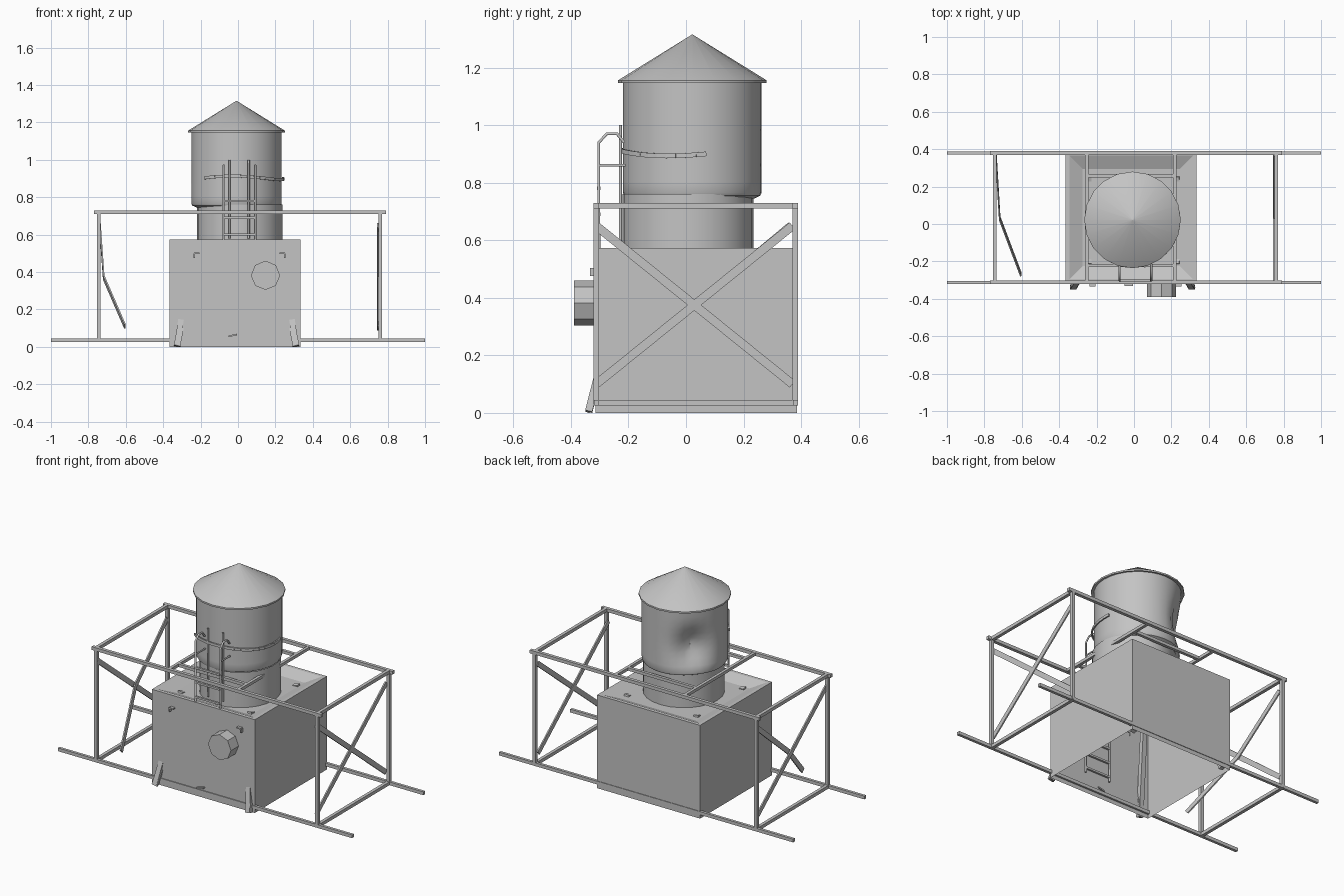
import bpy, bmesh, math
from mathutils import Vector, Matrix

cube = bpy.data.objects.get("Cube")
if cube:
    bpy.data.objects.remove(cube, do_unlink=True)

GREY = (0.55, 0.55, 0.55, 1)
mat = bpy.data.materials.new("plain_grey")
mat.use_nodes = True
mat.diffuse_color = GREY
mat.node_tree.nodes["Principled BSDF"].inputs["Base Color"].default_value = GREY


def finish(name, bm, smooth=False):
    bmesh.ops.recalc_face_normals(bm, faces=bm.faces)
    me = bpy.data.meshes.new(name)
    bm.to_mesh(me)
    bm.free()
    me.materials.append(mat)
    ob = bpy.data.objects.new(name, me)
    bpy.context.collection.objects.link(ob)
    if smooth:
        bpy.ops.object.select_all(action='DESELECT')
        ob.select_set(True)
        bpy.context.view_layer.objects.active = ob
        bpy.ops.object.shade_smooth_by_angle(angle=math.radians(35))
    return ob


def add_bar(bm, a, b, w=0.02, t=0.02, n=(0, 0, 1)):
    """Box from a to b; t is the thickness along n, w the other way."""
    a, b = Vector(a), Vector(b)
    d = (b - a).normalized()
    n = Vector(n)
    if abs(d.dot(n)) > 0.95:
        n = Vector((1, 0, 0))
    s = d.cross(n).normalized()
    n = s.cross(d)
    m = Matrix((s * w, n * t, d * (b - a).length)).transposed().to_4x4()
    bmesh.ops.create_cube(bm, size=1, matrix=Matrix.Translation((a + b) / 2) @ m)


def bars(name, items, **kw):
    bm = bmesh.new()
    for a, b in items:
        add_bar(bm, a, b, **kw)
    return finish(name, bm)


def loft(name, rings, seg=24, cap_top=False, dent=None):
    """Rings of (z, radius, cx, cy) joined into a skin."""
    bm = bmesh.new()
    loops = []
    for z, r, cx, cy in rings:
        loop = []
        for i in range(seg):
            a = 2 * math.pi * i / seg
            k = r - (dent(a, z) if dent else 0)
            loop.append(bm.verts.new((cx + k * math.cos(a), cy + k * math.sin(a), z)))
        loops.append(loop)
    for lo, hi in zip(loops, loops[1:]):
        for i in range(seg):
            j = (i + 1) % seg
            bm.faces.new((lo[i], lo[j], hi[j], hi[i]))
    if cap_top:
        bm.faces.new(loops[-1])
    return finish(name, bm, True)


def tube(name, points, radius=0.006):
    cu = bpy.data.curves.new(name, 'CURVE')
    cu.dimensions = '3D'
    cu.bevel_depth = radius
    cu.bevel_resolution = 1
    cu.use_fill_caps = True
    sp = cu.splines.new('POLY')
    sp.points.add(len(points) - 1)
    for p, co in zip(sp.points, points):
        p.co = (*co, 1)
    cu.materials.append(mat)
    ob = bpy.data.objects.new(name, cu)
    bpy.context.collection.objects.link(ob)


# Base building: open below, shallow sloped basin on top
X0, X1, Y0, Y1, H = -0.365, 0.335, -0.315, 0.385, 0.573
bm = bmesh.new()
prev = None
for inset, z in ((0, 0), (0, H), (0.02, H), (0.09, H - 0.03)):
    loop = [bm.verts.new((x, y, z)) for x, y in (
        (X0 + inset, Y0 + inset), (X1 - inset, Y0 + inset),
        (X1 - inset, Y1 - inset), (X0 + inset, Y1 - inset))]
    if prev:
        for i in range(4):
            j = (i + 1) % 4
            bm.faces.new((prev[i], prev[j], loop[j], loop[i]))
    prev = loop
bm.faces.new(prev)
finish("base_building", bm)

# Octagonal vent on the front wall
bm = bmesh.new()
bmesh.ops.create_cone(bm, cap_ends=True, segments=8, radius1=0.078, radius2=0.078, depth=0.08,
                      matrix=Matrix.Translation((0.147, -0.35, 0.382)) @ Matrix.Rotation(math.pi / 2, 4, 'X'))
finish("front_vent", bm)

# Tank with narrow lower part and a dented back
CX, CY = -0.008, 0.022


def dent(a, z):
    da = (a - math.radians(135) + math.pi) % (2 * math.pi) - math.pi
    return 0.075 * math.exp(-(da / 0.38) ** 2 - ((z - 0.92) / 0.11) ** 2)


loft("tank_foot", [(0.5, 0.228, 0.01, 0.007), (0.76, 0.228, 0.01, 0.007)], 24)
rows = [(0.745, 0.215, CX, CY), (0.755, 0.236, CX, CY)]
rows += [(0.765 + 0.0385 * i, 0.241, CX, CY) for i in range(11)]
loft("tank_body", rows, 32, dent=dent)
loft("tank_roof", [(1.15, 0.235, CX, CY), (1.146, 0.258, CX, CY), (1.156, 0.258, CX, CY),
                   (1.315, 0.001, CX, CY)], 20, cap_top=True)

# Loose hoop around the front and right of the tank
hoop = []
for i in range(19):
    a = math.radians(-133 + i * 8)
    hoop.append((CX + 0.252 * math.cos(a), CY + 0.252 * math.sin(a), 0.903 + 0.01 * math.sin(i / 3)))
bm = bmesh.new()
for a, b in zip(hoop, hoop[1:]):
    add_bar(bm, a, b, w=0.008, t=0.016)
finish("tank_hoop", bm)

# Ladder with hooped handrails, running down inside the building
for side, x, xi in (("right", -0.077, -0.045), ("left", 0.092, 0.058)):
    tube("ladder_rail_" + side, [(x, -0.303, 0.12), (x, -0.303, 0.94), (x, -0.275, 0.97),
                                 (x, -0.24, 0.97), (x, -0.215, 0.94)])
    tube("ladder_stay_" + side, [(x, -0.303, 0.86), (x, -0.21, 0.86)], 0.005)
    tube("inner_rail_" + side, [(xi, -0.228, 0.58), (xi, -0.228, 1.0)], 0.006)
bars("ladder_rungs", [((-0.077, -0.303, 0.15 + 0.09 * i), (0.092, -0.303, 0.15 + 0.09 * i))
                      for i in range(8)], w=0.012, t=0.012)

# Splayed tank legs whose front feet pass through the wall
legs = []
for s in (-1, 1):
    legs.append(((s * 0.318 - 0.008, -0.338, 0.005), (s * 0.235 - 0.008, -0.2, 0.55)))
    legs.append(((s * 0.318 - 0.008, 0.365, 0.005), (s * 0.235 - 0.008, 0.24, 0.55)))
bars("tank_legs", legs, w=0.03, t=0.025, n=(0, 1, 0))
bars("front_feet", [((s * 0.318 - 0.008, -0.343, 0.005), (s * 0.3 - 0.008, -0.312, 0.1))
                    for s in (-1, 1)], w=0.035, t=0.014, n=(0, 1, 0))

# Small corner hooks and peg on the front wall
hooks = []
for x, s in ((-0.235, 1), (0.25, -1)):
    s = 1 if x < 0 else -1
    corner = (x, -0.322, 0.5)
    hooks += [(corner, (x + s * 0.028, -0.322, 0.5)), (corner, (x, -0.322, 0.476))]
hooks.append(((-0.05, -0.32, 0.056), (-0.005, -0.32, 0.066)))
bars("wall_hooks", hooks, w=0.008, t=0.022, n=(0, 1, 0))

# Outer steel frame
YF, YB, ZL, ZT, XL, XR = -0.312, 0.38, 0.035, 0.72, -0.745, 0.76
bars("ground_rails", [((-1, y, ZL), (1, y, ZL)) for y in (YF, YB)], w=0.017, t=0.02)
bars("top_rails", [((-0.77, y, ZT), (0.79, y, ZT)) for y in (YF, YB)], w=0.02, t=0.02)
bars("frame_posts", [((x, y, 0.03), (x, y, ZT)) for x in (XL, XR) for y in (YF, YB)])
bars("end_beams", [((x, YF, z), (x, YB, z)) for x in (XL, XR) for z in (ZL, ZT)])
bars("roof_beams", [((x, YF, ZT), (x, YB, ZT)) for x in (-0.252, 0.217)]
     + [((-0.252, y, ZT), (0.217, y, ZT)) for y in (-0.222, 0.257)], w=0.018, t=0.018)

# Diagonal braces, one of them snapped and bent outward
bars("end_braces", [((0.746, YF, 0.65), (0.746, 0.37, 0.1)), ((0.75, 0.37, 0.65), (0.75, YF, 0.1)),
                    ((-0.738, YF, 0.65), (-0.738, 0.37, 0.1))], w=0.03, t=0.008, n=(1, 0, 0))
bars("broken_brace", [((-0.738, 0.365, 0.65), (-0.718, 0.03, 0.37)),
                      ((-0.718, 0.03, 0.37), (-0.605, -0.27, 0.11))], w=0.03, t=0.008, n=(1, 0, 0))
